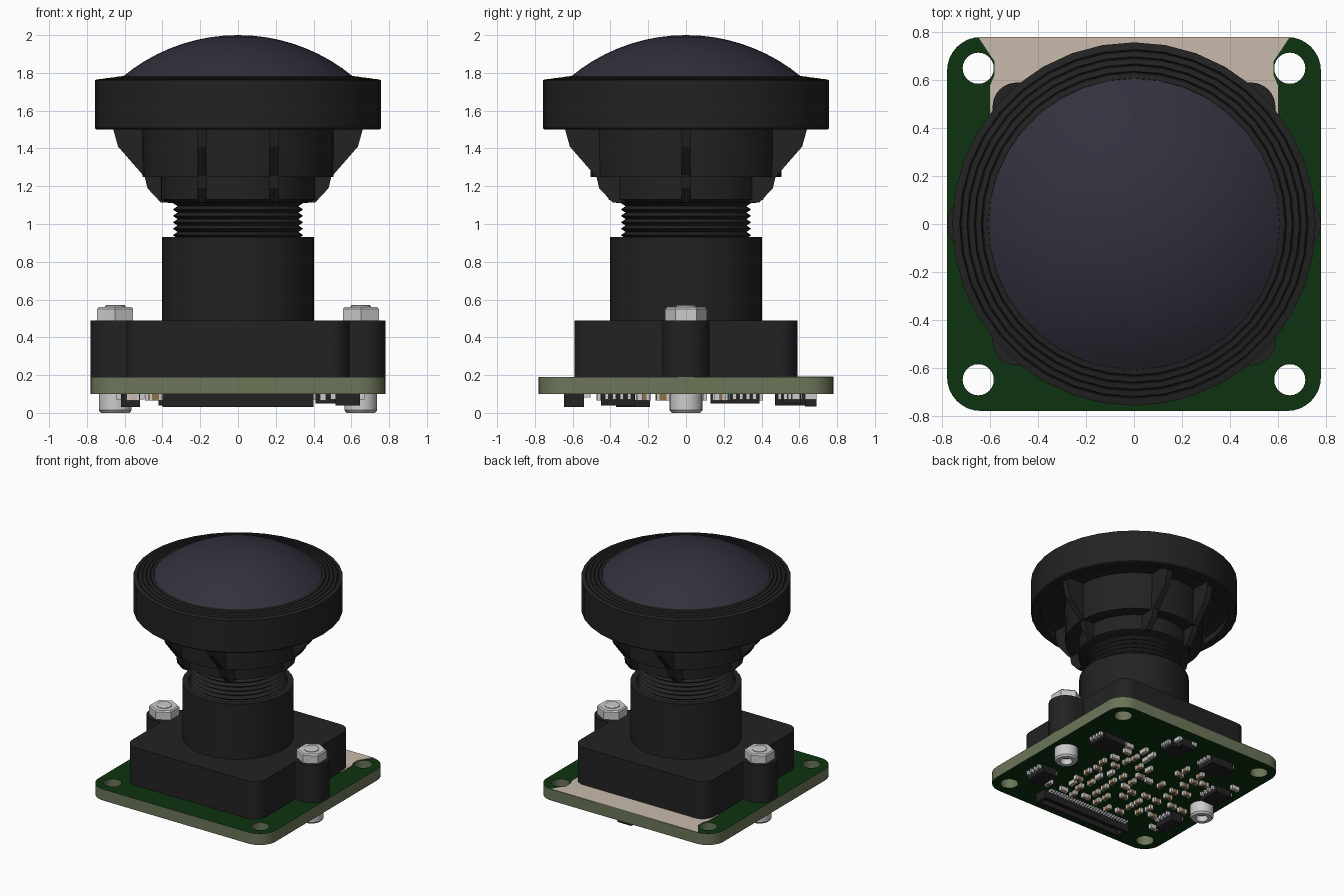
import bpy, bmesh, math, random
from mathutils import Vector, Matrix

random.seed(4)
if "Cube" in bpy.data.objects:
    bpy.data.objects.remove(bpy.data.objects["Cube"])


def material(name, r, g, b, rough=0.6):
    m = bpy.data.materials.new(name)
    m.use_nodes = True
    m.diffuse_color = (r, g, b, 1)
    node = m.node_tree.nodes["Principled BSDF"]
    node.inputs["Base Color"].default_value = (r, g, b, 1)
    node.inputs["Roughness"].default_value = rough
    return m


BLACK = material("matte black", 0.016, 0.016, 0.016)
GLASS = material("dark violet glass", 0.032, 0.03, 0.047)
GREEN = material("board green", 0.004, 0.033, 0.005)
OLIVE = material("board edge olive", 0.15, 0.18, 0.1)
BEIGE = material("bare beige", 0.58, 0.5, 0.41)
METAL = material("light metal", 0.6, 0.6, 0.6)
BROWN = material("component brown", 0.27, 0.16, 0.07)


def finish(name, bm, mats, smooth=True):
    bmesh.ops.remove_doubles(bm, verts=bm.verts, dist=1e-5)
    bmesh.ops.recalc_face_normals(bm, faces=bm.faces)
    mesh = bpy.data.meshes.new(name)
    bm.to_mesh(mesh)
    bm.free()
    for m in mats:
        mesh.materials.append(m)
    ob = bpy.data.objects.new(name, mesh)
    bpy.context.collection.objects.link(ob)
    if smooth:
        bpy.ops.object.select_all(action="DESELECT")
        ob.select_set(True)
        bpy.context.view_layer.objects.active = ob
        bpy.ops.object.shade_smooth_by_angle(angle=math.radians(30))
    return ob


def lathe(name, profile, mat, segments=36, at=(0, 0), smooth=True):
    """Revolve (radius, height) points about an upright axis."""
    bm = bmesh.new()
    vs = [bm.verts.new((0, r, z)) for r, z in profile]
    es = [bm.edges.new(pair) for pair in zip(vs, vs[1:])]
    bmesh.ops.spin(bm, geom=vs + es, cent=(0, 0, 0), axis=(0, 0, 1),
                   angle=math.tau, steps=segments, use_merge=True)
    bmesh.ops.translate(bm, verts=bm.verts, vec=(*at, 0))
    return finish(name, bm, [mat], smooth)


def arc(cx, cy, r, a0, a1, n):
    angles = [math.radians(a0 + (a1 - a0) * i / n) for i in range(n + 1)]
    return [(cx + r * math.cos(a), cy + r * math.sin(a)) for a in angles]


def rounded(half, r):
    c = half - r
    return [p for i, (sx, sy) in enumerate([(1, 1), (-1, 1), (-1, -1), (1, -1)])
            for p in arc(sx * c, sy * c, r, 90 * i, 90 * i + 90, 8)]


def plate(name, loops, z0, z1, mats, smooth=True):
    """Flat outline with optional holes, given thickness."""
    cu = bpy.data.curves.new(name, "CURVE")
    cu.dimensions, cu.fill_mode, cu.extrude = "2D", "BOTH", (z1 - z0) / 2
    for loop in loops:
        sp = cu.splines.new("POLY")
        sp.points.add(len(loop) - 1)
        for p, (x, y) in zip(sp.points, loop):
            p.co = (x, y, 0, 1)
        sp.use_cyclic_u = True
    tmp = bpy.data.objects.new(name + "_outline", cu)
    bpy.context.collection.objects.link(tmp)
    bpy.context.view_layer.update()
    mesh = tmp.to_mesh()
    bm = bmesh.new()
    bm.from_mesh(mesh)
    bpy.data.objects.remove(tmp)
    bmesh.ops.translate(bm, verts=bm.verts, vec=(0, 0, (z0 + z1) / 2))
    bm.normal_update()
    for f in bm.faces:
        f.material_index = 0 if abs(f.normal.z) > 0.5 or len(mats) == 1 else 1
    return finish(name, bm, mats, smooth)


def add_box(bm, centre, size, index=0):
    m = Matrix.Translation(centre) @ Matrix.Diagonal((*size, 1))
    vs = bmesh.ops.create_cube(bm, size=1, matrix=m)["verts"]
    for f in {f for v in vs for f in v.link_faces}:
        f.material_index = index


# circuit board with four corner holes, bare strip along the back edge
holes = [arc(x, y, 0.065, 0, 345, 23) for x in (-0.65, 0.65) for y in (-0.65, 0.65)]
plate("circuit_board", [rounded(0.78, 0.14)] + holes, 0.1, 0.19, [GREEN, OLIVE])
side = [(0.6, 0.45), (0.6, 0.58), (0.583, 0.62), (0.583, 0.68), (0.65, 0.78)]
plate("bare_strip", [side + [(-x, y) for x, y in reversed(side)]], 0.19, 0.193, [BEIGE], False)

# lens holder: block, two screw bosses and barrel
plate("holder_block", [rounded(0.59, 0.1)], 0.19, 0.49, [BLACK])
for s, label in ((1, "left"), (-1, "right")):
    boss = [(s * x, y) for x, y in [(0.5, -0.125)] + arc(0.655, 0, 0.125, -90, 90, 14) + [(0.5, 0.125)]]
    plate(label + "_boss", [boss], 0.191, 0.489, [BLACK])
    at = (s * 0.65, 0)
    lathe(label + "_nut", [(0, 0.488), (0.11, 0.488), (0.11, 0.55), (0.1, 0.56), (0, 0.56)],
          METAL, 6, at, False)
    lathe(label + "_screw_tip", [(0.055, 0.555), (0.055, 0.565), (0.045, 0.572), (0, 0.572)], METAL, 16, at)
    lathe(label + "_screw_head", [(0, 0.045), (0.045, 0.045), (0.045, 0), (0.075, 0),
                                  (0.087, 0.014), (0.087, 0.1), (0, 0.1)], METAL, 24, at)
lathe("holder_barrel", [(0, 0.485), (0.403, 0.485), (0.403, 0.93), (0.36, 0.93), (0.36, 0.9), (0, 0.9)], BLACK)

# threaded neck
thread = [(0, 0.88)]
for i in range(7):
    z = 0.89 + i * 0.034
    thread += [(0.32, z), (0.345, z + 0.017)]
lathe("threaded_neck", thread + [(0.32, 1.13), (0, 1.13)], BLACK)

# lens body: stepped core and wide front ring with hollow underside
lathe("lens_core", [(0, 1.112), (0.37, 1.112), (0.41, 1.13), (0.41, 1.25), (0.505, 1.25),
                    (0.51, 1.57), (0, 1.57)], BLACK)
ring = [(0, 1.55), (0.69, 1.55), (0.69, 1.5), (0.75, 1.5), (0.758, 1.508), (0.758, 1.762)]
for i in range(5):
    r = 0.75 - i * 0.03
    ring += [(r, 1.764 + i * 0.004), (r - 0.022, 1.768 + i * 0.004), (r - 0.026, 1.762 + i * 0.004)]
lathe("front_ring", ring + [(0.6, 1.782), (0, 1.782)], BLACK)

# domed front glass
R = 0.956
reach = math.asin(0.61 / R)
dome = [(R * math.sin(reach * i / 9), 2 - R + R * math.cos(reach * i / 9)) for i in range(10)]
lathe("front_glass", dome + [(0.61, 1.765)], GLASS)


# stiffening fins under the ring
def fin(name, outline, origin, direction):
    d = Vector(direction)
    across = Vector((-d.y, d.x, 0)) * 0.024
    bm = bmesh.new()
    a, b = ([bm.verts.new(Vector(origin) + d * r + Vector((0, 0, z)) + across * s)
             for r, z in outline] for s in (1, -1))
    bm.faces.new(a)
    bm.faces.new(b)
    for i in range(len(a)):
        j = (i + 1) % len(a)
        bm.faces.new((a[i], a[j], b[j], b[i]))
    finish(name, bm, [BLACK], False)


upper = [(0.3, 1.56), (0.66, 1.56), (0.66, 1.5), (0.635, 1.41), (0.5, 1.255), (0.3, 1.255)]
lower = [(0.25, 1.255), (0.495, 1.255), (0.48, 1.19), (0.41, 1.115), (0.25, 1.115)]
for s in (1, -1):
    for label, shape in (("upper", upper), ("lower", lower)):
        fin(label + "_side_fin", shape, (0, 0, 0), (s, 0, 0))
        for x in (-0.19, 0.19):
            fin(label + "_fin", [(r - 0.02, z) for r, z in shape], (x, 0, 0), (0, s, 0))

# ribbon connector with its pin row
bm = bmesh.new()
add_box(bm, (0, -0.593, 0.085), (0.8, 0.105, 0.03))
for y in (-0.635, -0.551):
    add_box(bm, (0, y, 0.05), (0.8, 0.021, 0.04))
for x in (-0.385, 0.385):
    add_box(bm, (x, -0.593, 0.05), (0.03, 0.063, 0.04))
for i in range(30):
    add_box(bm, (-0.36 + i * 0.0248, -0.525, 0.092), (0.012, 0.04, 0.02), 1)
finish("ribbon_connector", bm, [BLACK, METAL], False)

# chips with metal legs
chips = [(0.51, 0.31, 0.2, 0.16, 0.05), (-0.32, 0.55, 0.2, 0.16, 0.06), (-0.6, 0.22, 0.14, 0.18, 0.05),
         (0.58, -0.36, 0.13, 0.18, 0.06), (-0.57, -0.28, 0.1, 0.18, 0.07), (0.08, 0.56, 0.14, 0.1, 0.05),
         (0.06, 0.66, 0.12, 0.06, 0.065)]
bm = bmesh.new()
for x, y, w, d, h in chips:
    add_box(bm, (x, y, 0.1 - h / 2), (w, d, h))
    for s in (-1, 1):
        for i in range(4):
            add_box(bm, (x + s * w / 2, y + d * (i - 1.5) / 4.5, 0.085), (0.05, 0.02, 0.03), 1)
finish("chips", bm, [BLACK, METAL], False)

# small capacitors and resistors spread over the underside
bm = bmesh.new()
for i in range(13):
    for j in range(11):
        x = -0.66 + i * 0.11 + random.uniform(-0.025, 0.025)
        y = -0.43 + j * 0.1 + random.uniform(-0.02, 0.02)
        near_chip = any(abs(x - c[0]) < c[2] / 2 + 0.06 and abs(y - c[1]) < c[3] / 2 + 0.04 for c in chips)
        near_screw = math.hypot(abs(x) - 0.65, y) < 0.14
        central = abs(x) < 0.38 and y < 0.4
        if near_chip or near_screw or y > 0.68 or random.random() > (0.85 if central else 0.3) \
                or math.hypot(abs(x) - 0.65, y - 0.65) < 0.16:
            continue
        along = Vector((1, 0, 0)) if random.random() < 0.5 else Vector((0, 1, 0))
        centre = Vector((x, y, 0.083))
        core = Vector((0.028, 0.028, 0.034)) + along * 0.012
        add_box(bm, centre, core, random.choice((0, 0, 2)))
        for s in (-1, 1):
            add_box(bm, centre + along * s * 0.026, Vector((0.03, 0.03, 0.036)) - along * 0.014, 1)
finish("small_components", bm, [BROWN, METAL, BEIGE], False)
